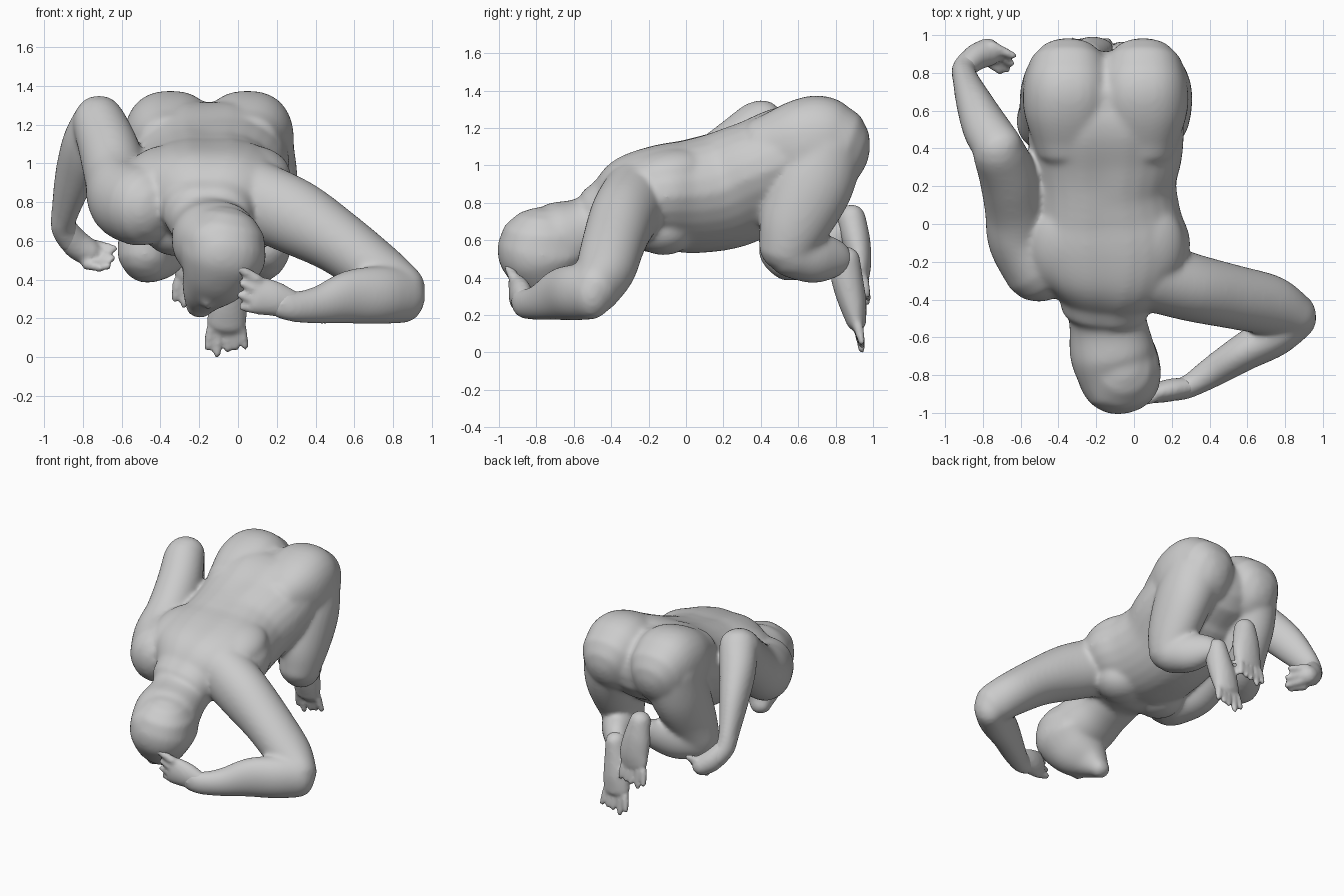
import bpy, bmesh, math
from mathutils import Vector, Matrix

bm = bmesh.new()
N = 28


def spline(pts, steps=5):
    """Catmull-Rom through rows of (x, y, z, half_width, half_depth)."""
    p = [pts[0]] + list(pts) + [pts[-1]]
    out = []
    for i in range(1, len(p) - 2):
        for s in range(steps):
            t = s / steps
            out.append([0.5 * (2*b + (c-a)*t + (2*a-5*b+4*c-d)*t*t + (3*b-a-3*c+d)*t**3)
                        for a, b, c, d in zip(p[i-1], p[i], p[i+1], p[i+2])])
    return out + [list(pts[-1])]


def tube(pts, ref=(0, 0, 1), groove=0.0, power=1.0, taper=0.0):
    """Rounded limb with elliptical sections and domed ends."""
    ref = Vector(ref)
    rows = spline(pts)
    cen = [Vector(r[:3]) for r in rows]
    tan = [(cen[min(i+1, len(cen)-1)] - cen[max(i-1, 0)]).normalized() for i in range(len(cen))]
    secs = [(c, t, r[3], r[4]) for c, t, r in zip(cen, tan, rows)]

    def dome(sec, sign):
        c, t, a, b = sec
        m = min(a, b) * 0.95
        return [(c + t*sign*m*math.sin(q), t, a*math.cos(q), b*math.cos(q)) for q in (.45, .9, 1.25, 1.5)]
    secs = dome(secs[0], -1)[::-1] + secs + dome(secs[-1], 1)
    rings = []
    for c, t, a, b in secs:
        side = t.cross(ref).normalized()
        up = side.cross(t)
        ring = []
        for k in range(N):
            q = 2*math.pi*k/N
            cs, sn = math.cos(q), math.sin(q)
            g = 1 - groove*math.exp(-(cs/0.16)**2) if sn > 0 else 1
            w = 1 - taper*max(0, -sn)
            ring.append(bm.verts.new(c + side*a*w*math.copysign(abs(cs)**power, cs)
                                     + up*b*g*math.copysign(abs(sn)**power, sn)))
        rings.append(ring)
    for r0, r1 in zip(rings, rings[1:]):
        for k in range(N):
            bm.faces.new((r0[k], r0[(k+1) % N], r1[(k+1) % N], r1[k]))
    bm.faces.new(rings[0][::-1])
    bm.faces.new(rings[-1])


def ball(c, r, rot=(0, 0, 0)):
    m = Matrix.Translation(c)
    for ang, ax in zip(rot, 'XYZ'):
        m = m @ Matrix.Rotation(ang, 4, ax)
    bmesh.ops.create_uvsphere(bm, u_segments=32, v_segments=20, radius=1, matrix=m @ Matrix.Diagonal((*r, 1)))


def digits(roots, tips, r):
    for a, b in zip(roots, tips):
        mid = [(p+q)/2 for p, q in zip(a, b)]
        tube([(*a, r*1.15, r*1.15), (*mid, r, r), (*b, r*.8, r*.8)], ref=(.3, .8, .5))


def finish(name, iterations):
    """Fuse the collected parts into one smooth skin and start afresh."""
    global bm
    bmesh.ops.recalc_face_normals(bm, faces=bm.faces)
    me = bpy.data.meshes.new(name)
    bm.to_mesh(me)
    bm.free()
    bm = bmesh.new()
    ob = bpy.data.objects.new(name, me)
    bpy.context.collection.objects.link(ob)
    rm = ob.modifiers.new("fuse", 'REMESH')
    rm.mode = 'VOXEL'
    rm.voxel_size = .013
    rm.use_smooth_shade = True
    sm = ob.modifiers.new("soften", 'SMOOTH')
    sm.factor = .5
    sm.iterations = iterations


# Torso with spine furrow, narrower underneath
tube([(-.15, -.40, .74, .25, .20), (-.14, -.28, .79, .37, .27), (-.14, -.12, .83, .44, .29),
      (-.15, .04, .84, .40, .31), (-.16, .22, .875, .385, .32), (-.15, .40, .95, .41, .31),
      (-.15, .56, 1.03, .41, .30), (-.15, .66, 1.06, .36, .27)], groove=.04, power=.88, taper=.25)

# Buttocks, shoulder blades and chest
for s in (-1, 1):
    x = -.15 + s*.198
    tube([(-.15 + s*.19, .46, 1.08, .2, .2), (x, .6, 1.105, .235, .245), (x, .7, 1.11, .24, .265),
          (x, .765, 1.09, .228, .25)], power=.85)
    ball((-.15 + s*.2, -.12, .945), (.22, .26, .14), (.25, 0, 0))
    ball((-.15 + s*.16, -.12, .66), (.18, .17, .14))

# Neck and skull, face turned down
tube([(-.15, -.34, .77, .24, .2), (-.14, -.5, .67, .205, .175), (-.115, -.68, .60, .225, .205),
      (-.075, -.84, .58, .2, .16)], power=.92)
tube([(-.20, -.60, .265, .075, .065), (-.17, -.66, .34, .125, .13), (-.12, -.72, .43, .185, .2),
      (-.09, -.75, .52, .225, .25), (-.08, -.75, .57, .22, .255)], ref=(-.25, 1, 0), power=.9)
ball((-.16, -.78, .31), (.035, .055, .065), (.3, 0, 0))

# Bent arm beside the head
tube([(.08, -.27, .82, .19, .2), (.3, -.335, .72, .18, .195), (.52, -.385, .59, .17, .165),
      (.72, -.43, .44, .16, .15), (.84, -.48, .34, .125, .14)])
tube([(.86, -.5, .315, .11, .14), (.74, -.59, .32, .115, .15), (.58, -.68, .31, .1, .14),
      (.42, -.78, .27, .083, .1), (.29, -.86, .26, .063, .08), (.22, -.88, .28, .058, .08)])

# Arm raised behind
tube([(-.5, -.22, .78, .2, .21), (-.6, -.08, .82, .175, .2), (-.625, .08, .92, .165, .18),
      (-.665, .25, 1.07, .155, .165), (-.715, .38, 1.21, .14, .135)])
tube([(-.715, .4, 1.24, .13, .115), (-.78, .5, 1.10, .125, .135), (-.84, .63, .94, .1, .125),
      (-.89, .76, .76, .07, .09), (-.9, .82, .67, .065, .07), (-.86, .87, .6, .065, .07)])

# Legs: thigh and folded shin
Y = (0, 1, 0)
tube([(.08, .73, 1.08, .21, .22), (.125, .67, .9, .185, .225), (.14, .585, .7, .16, .195),
      (.135, .54, .56, .14, .155)], ref=Y)
tube([(.13, .56, .53, .13, .13), (.08, .68, .51, .12, .14), (.02, .79, .5, .09, .11), (-.02, .84, .48, .07, .075)])
tube([(-.38, .73, 1.08, .21, .22), (-.42, .67, .9, .185, .225), (-.45, .585, .7, .16, .195),
      (-.48, .54, .54, .145, .155)], ref=Y)
tube([(-.47, .55, .51, .14, .13), (-.39, .67, .55, .125, .14), (-.31, .79, .61, .09, .11), (-.27, .85, .66, .07, .075)])
finish("body_and_limbs", 20)

# Hands
tube([(.3, -.86, .26, .05, .07), (.19, -.88, .30, .06, .09), (.1, -.90, .32, .05, .10)])
digits([(.1, -.92, .40), (.09, -.92, .35), (.09, -.91, .30), (.1, -.9, .25)],
       [(-.03, -.96, .48), (.02, -.93, .38), (.01, -.92, .32), (.02, -.9, .26)], .026)
tube([(-.9, .82, .68, .055, .06), (-.84, .88, .59, .07, .075), (-.77, .91, .54, .075, .07)])
digits([(-.75, .94, .58), (-.74, .92, .54), (-.75, .90, .50), (-.78, .87, .48)],
       [(-.64, .89, .56), (-.65, .85, .51), (-.67, .82, .47), (-.71, .81, .46)], .026)
finish("hands", 6)

# Feet hanging toes down
tube([(-.015, .85, .5, .07, .08), (-.03, .86, .40, .085, .085), (-.05, .89, .27, .1, .075),
      (-.06, .91, .17, .1, .055)], ref=Y)
tube([(-.24, .885, .72, .075, .075), (-.23, .91, .6, .1, .075), (-.22, .93, .49, .11, .062),
      (-.23, .94, .42, .105, .045)], ref=Y)
for x, y, z in ((-.06, .92, .14), (-.23, .95, .39)):
    digits([(x + d, y, z) for d in (-.08, -.04, .005, .04, .08)],
           [(x + d*1.2, y + .02, z - l) for d, l in
            ((-.08, .09), (-.04, .125), (.005, .1), (.04, .09), (.08, .085))], .024)
finish("feet", 6)
